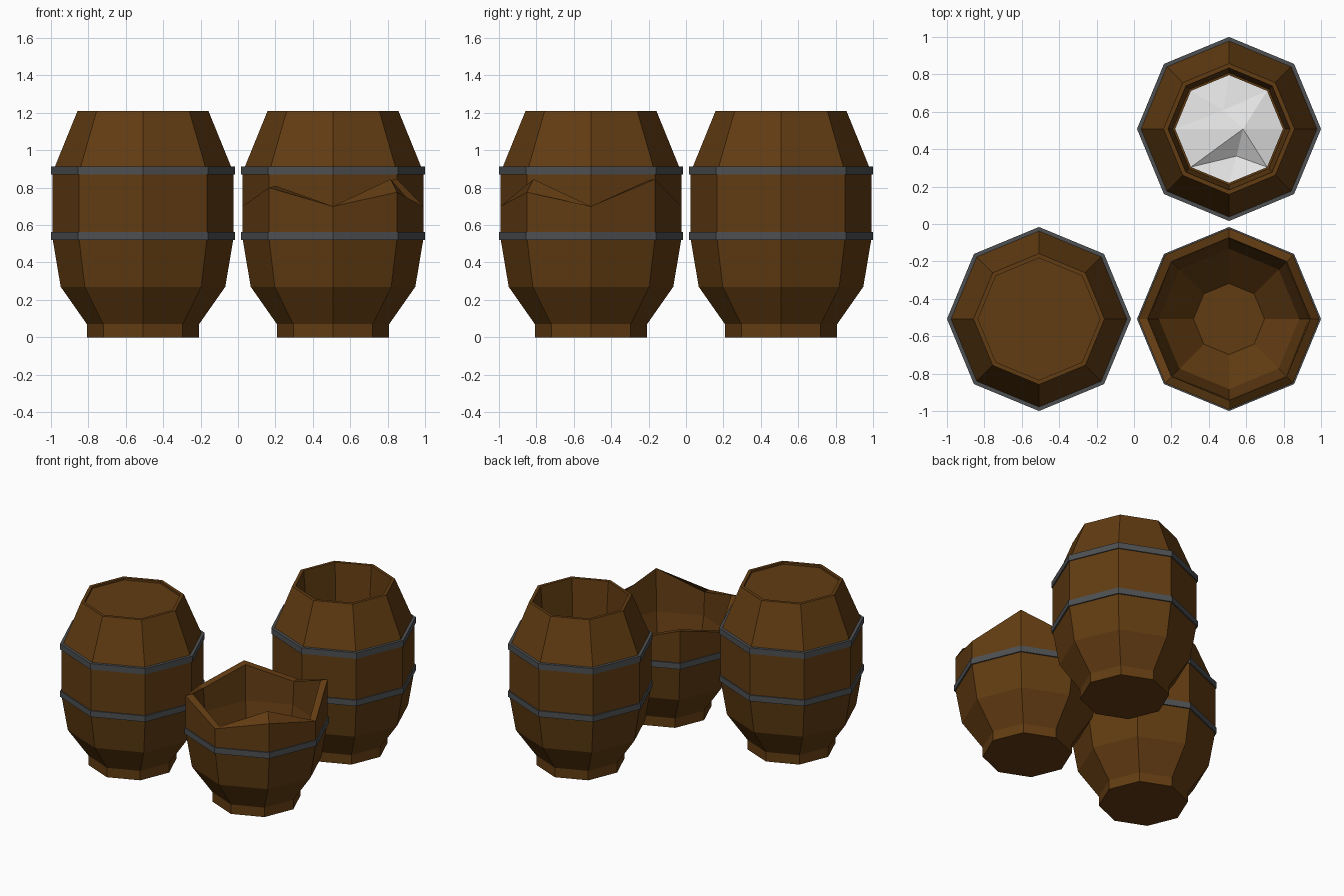
import bpy, bmesh, math

if "Cube" in bpy.data.objects:
    bpy.data.objects.remove(bpy.data.objects["Cube"])

SIDES = 8
C = 0.508


def material(name, rgb):
    m = bpy.data.materials.new(name)
    m.diffuse_color = (*rgb, 1)
    m.use_nodes = True
    m.node_tree.nodes["Principled BSDF"].inputs["Base Color"].default_value = m.diffuse_color
    return m


WOOD = material("brown wood", (0.122, 0.045, 0.006))
IRON = material("dark iron", (0.075, 0.079, 0.084))
WHITE = material("white powder", (0.8, 0.8, 0.8))


def finish(bm, name, loc, mat):
    bmesh.ops.recalc_face_normals(bm, faces=bm.faces)
    me = bpy.data.meshes.new(name)
    bm.to_mesh(me)
    bm.free()
    me.materials.append(mat)
    ob = bpy.data.objects.new(name, me)
    ob.location = (*loc, 0)
    bpy.context.collection.objects.link(ob)
    return ob


def lathe(name, loc, profile, mat, closed=False):
    """Spin (radius, height) rings into an octagonal solid; height may be a list, one per corner."""
    bm = bmesh.new()
    rings = []
    for r, z in profile:
        ring = []
        for i in range(SIDES):
            a = i * 2 * math.pi / SIDES
            h = z[i] if isinstance(z, list) else z
            ring.append(bm.verts.new((r * math.cos(a), r * math.sin(a), h)))
        rings.append(ring)
    pairs = list(zip(rings, rings[1:]))
    if closed:
        pairs.append((rings[-1], rings[0]))
    else:
        bm.faces.new(rings[0])
        bm.faces.new(rings[-1])
    for lo, hi in pairs:
        for i in range(SIDES):
            j = (i + 1) % SIDES
            bm.faces.new((lo[i], lo[j], hi[j], hi[i]))
    return finish(bm, name, loc, mat)


def band(name, loc, z):
    lathe(name, loc, [(0.47, z - 0.022), (0.492, z - 0.022),
                      (0.492, z + 0.022), (0.465, z + 0.022)], IRON, closed=True)


LOWER = [(0.30, 0), (0.30, 0.07), (0.44, 0.27), (0.484, 0.53)]
UPPER = [(0.484, 0.88), (0.35, 1.21)]
closed_at, open_at, broken_at = (-C, -C), (C, C), (C, -C)

# Closed barrel with a slightly recessed lid
lathe("closed_barrel", closed_at, LOWER + UPPER + [(0.326, 1.21), (0.326, 1.195)], WOOD)

# Open barrel with a deep tapered mouth and a ledge above the contents
lathe("open_barrel", open_at,
      LOWER + UPPER + [(0.326, 1.21), (0.30, 0.90), (0.288, 0.90), (0.288, 0.80)], WOOD)

# Broken barrel: jagged rim, hollow inside
outer = [0.70, 0.845, 0.70, 0.80, 0.70, 0.80, 0.70, 0.775]
inner = [0.70, 0.84, 0.70, 0.79, 0.70, 0.81, 0.70, 0.845]
lathe("broken_barrel", broken_at,
      LOWER + [(0.484, outer), (0.435, inner), (0.425, 0.53), (0.375, 0.29), (0.19, 0.10)], WOOD)

# Iron bands
for label, loc, heights in (("closed", closed_at, (0.542, 0.892)),
                            ("open", open_at, (0.542, 0.892)),
                            ("broken", broken_at, (0.542,))):
    for n, z in enumerate(heights):
        band(f"{label}_band_{n + 1}", loc, z)

# Lumpy white contents: octagonal edge joined to three inner points
bm = bmesh.new()
rim = [bm.verts.new((0.288 * math.cos(i * math.pi / 4), 0.288 * math.sin(i * math.pi / 4), 0.885))
       for i in range(SIDES)]
peak = bm.verts.new((0.075, 0.0, 0.94))
hump = bm.verts.new((-0.03, 0.10, 0.91))
dip = bm.verts.new((0.04, -0.145, 0.85))
fans = ((peak, (7, 0, 1)), (hump, (1, 2, 3, 4)), (dip, (5, 6, 7)))
for apex, ids in fans:
    for i, j in zip(ids, ids[1:]):
        bm.faces.new((apex, rim[i], rim[j]))
for tri in ((peak, rim[1], hump), (peak, hump, rim[4]), (peak, rim[4], rim[5]),
            (peak, rim[5], dip), (peak, dip, rim[7])):
    bm.faces.new(tri)
finish(bm, "powder_fill", open_at, WHITE)
